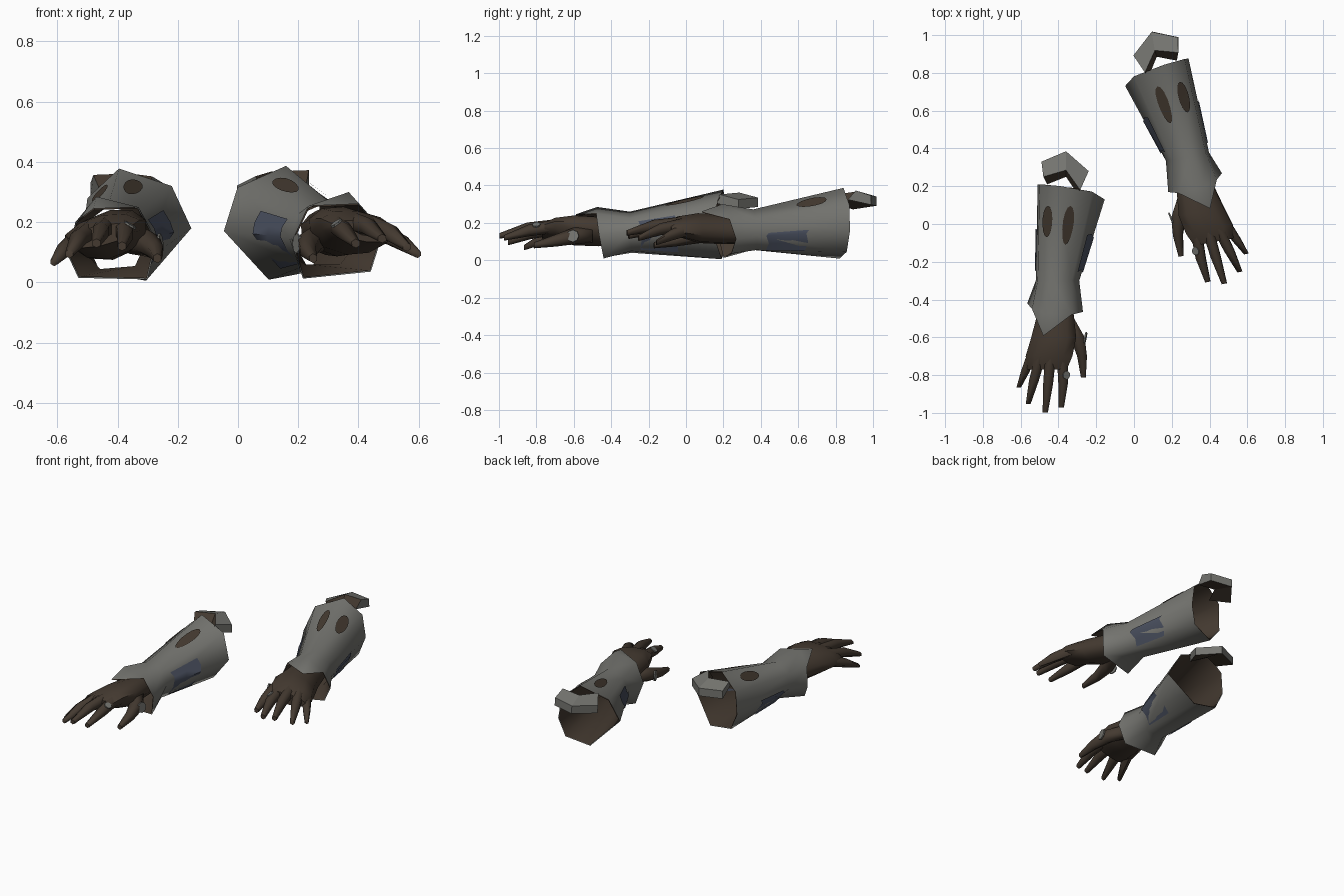
import bpy, bmesh
from math import sin, cos, pi, radians
from mathutils import Vector, Matrix

if "Cube" in bpy.data.objects:
    bpy.data.objects.remove(bpy.data.objects["Cube"])


def material(name, rgb):
    m = bpy.data.materials.new(name)
    m.use_nodes = True
    m.diffuse_color = (*rgb, 1)
    m.node_tree.nodes["Principled BSDF"].inputs["Base Color"].default_value = (*rgb, 1)
    return m


GREY = material("worn grey", (0.18, 0.18, 0.165))
BROWN = material("dark brown leather", (0.058, 0.042, 0.03))
BLUE = material("slate blue cloth", (0.068, 0.08, 0.115))

# The left arm is the right arm mirrored, turned and rolled slightly
RIGHT = Matrix.Identity(4)
LEFT = (Matrix.Translation((0.275, 0.355, 0.18)) @ Matrix.Rotation(radians(10.9), 4, 'Z')
        @ Matrix.Rotation(radians(-4.5), 4, 'Y') @ Matrix.Translation((-0.4, 0.3, -0.17))
        @ Matrix.Scale(-1, 4, (1, 0, 0)))
AXIS = Vector((-0.39, 0, 0.16))


def outward(bm):
    """Turn open sheets away from the forearm axis."""
    bm.normal_update()
    for f in bm.faces:
        d = f.calc_center_median() - AXIS
        d.y = 0
        if f.normal.dot(d) < 0:
            f.normal_flip()


def finish(bm, name, mats, side, sheet=False, angle=60):
    if sheet:
        outward(bm)
    else:
        bmesh.ops.recalc_face_normals(bm, faces=bm.faces)
    place = RIGHT if side == "right" else LEFT
    bm.transform(place)
    if side == "left":
        bmesh.ops.reverse_faces(bm, faces=bm.faces)
    me = bpy.data.meshes.new(side + "_" + name)
    bm.to_mesh(me)
    bm.free()
    for m in mats:
        me.materials.append(m)
    if angle:
        me.shade_smooth()
        me.set_sharp_from_angle(angle=radians(angle))
    ob = bpy.data.objects.new(side + "_" + name, me)
    bpy.context.collection.objects.link(ob)
    return ob


def bridge(bm, a, b):
    n = len(a)
    for i in range(n):
        j = (i + 1) % n
        bm.faces.new((a[i], a[j], b[j], b[i]))


def loft(stations, sides, tilt=0.0):
    """Closed tube through (x, y, z, half width, half height) stations."""
    bm = bmesh.new()
    rings = []
    for x, y, z, rx, rz in stations:
        ring = []
        for i in range(sides):
            a = 2 * pi * (i + 0.5) / sides
            dx = rx * cos(a)
            ring.append(bm.verts.new((x + dx, y, z + rz * sin(a) + tilt * dx)))
        rings.append(ring)
    for a, b in zip(rings, rings[1:]):
        bridge(bm, a, b)
    bm.faces.new(rings[0])
    bm.faces.new(rings[-1])
    return bm


# Sleeve cross-sections, starting at the top ridge and going round the thumb side
BACK = [(-.395, .2, .378), (-.22, .17, .32), (-.155, .13, .18), (-.305, .19, .006),
        (-.46, .2, .03), (-.51, .21, .14), (-.5, .21, .28)]
WAIST = [(-.43, -.3, .26), (-.33, -.3, .225), (-.29, -.3, .15), (-.34, -.29, .05),
         (-.46, -.29, .04), (-.52, -.3, .11), (-.51, -.3, .2)]
CUFF = [(-.47, -.475, .285), (-.33, -.48, .25), (-.27, -.465, .14), (-.3, -.44, .01),
        (-.53, -.44, .015), (-.565, -.42, .09), (-.54, -.45, .2)]
CUFF_TIP = (-.48, -.592, .245)


def on_sleeve(u, v, lift=0.006):
    """Point just above the sleeve: u from waist to back, v around the ring."""
    i = int(v) % 7
    t = v - int(v)
    lo = Vector(WAIST[i]).lerp(Vector(WAIST[(i + 1) % 7]), t)
    hi = Vector(BACK[i]).lerp(Vector(BACK[(i + 1) % 7]), t)
    p = lo.lerp(hi, u)
    d = p - AXIS
    d.y = 0
    return p + d.normalized() * lift


def sleeve(side):
    bm = bmesh.new()
    rings = [[bm.verts.new(p) for p in r] for r in (BACK, WAIST, CUFF)]
    bridge(bm, rings[0], rings[1])
    bridge(bm, rings[1], rings[2])
    tip = bm.verts.new(CUFF_TIP)
    bm.faces.new((rings[2][0], rings[2][1], tip))
    bm.faces.new((rings[2][6], rings[2][0], tip))
    ob = finish(bm, "sleeve", [GREY, BROWN], side, sheet=True, angle=75)
    lining = ob.modifiers.new("lining", 'SOLIDIFY')
    lining.thickness = 0.005
    lining.offset = -1
    lining.use_rim = False
    lining.material_offset = 1


def oval(side, name, u, v, ru, rv):
    bm = bmesh.new()
    steps = 14
    mid = bm.verts.new(on_sleeve(u, v))
    rim = [bm.verts.new(on_sleeve(u + ru * cos(2 * pi * i / steps), v + rv * sin(2 * pi * i / steps)))
           for i in range(steps)]
    for i in range(steps):
        bm.faces.new((mid, rim[i], rim[(i + 1) % steps]))
    finish(bm, name, [BROWN], side, sheet=True)


def cloth(side, name, us, vs):
    bm = bmesh.new()
    grid = [[bm.verts.new(on_sleeve(u + 0.03 * (j % 2), v)) for u in us] for j, v in enumerate(vs)]
    for a, b in zip(grid, grid[1:]):
        for i in range(len(us) - 1):
            bm.faces.new((a[i], a[i + 1], b[i + 1], b[i]))
    finish(bm, name, [BLUE], side, sheet=True)


def elbow_plate(side):
    # Bent chevron: grey top and outer wall, brown underneath
    outer = [(-.49, .33), (-.36, .385), (-.24, .28)]
    inner = [(-.48, .25), (-.36, .285), (-.285, .18)]
    under = [(-.46, .21), (-.36, .25), (-.3, .16)]
    bm = bmesh.new()
    rows = [[bm.verts.new((x, y, z + dz)) for (x, y), dz in zip(pts, (-.005, 0, -.01))]
            for pts, z in ((inner, .362), (outer, .335), (outer, .285), (under, .315))]
    for r in range(4):
        a, b = rows[r], rows[(r + 1) % 4]
        for i in range(2):
            f = bm.faces.new((a[i], a[i + 1], b[i + 1], b[i]))
            f.material_index = 1 if r > 1 else 0
    for e in (0, 2):
        bm.faces.new([r[e] for r in rows])
    finish(bm, "elbow_plate", [GREY, BROWN], side, angle=0)


def spot(side, name, centre, normal, size):
    bm = bmesh.new()
    turn = Vector(normal).to_track_quat('Z', 'Y').to_matrix().to_4x4()
    bmesh.ops.create_cone(bm, cap_ends=True, segments=8, radius1=size, radius2=size, depth=0.008,
                          matrix=Matrix.Translation(centre) @ turn)
    finish(bm, name, [GREY], side, angle=0)


PALM = [(-.41, -.3, .15, .08, .07), (-.415, -.47, .155, .1, .08), (-.425, -.6, .16, .125, .08),
        (-.45, -.7, .165, .13, .058), (-.46, -.77, .155, .11, .035)]
FINGERS = {
    "little_finger": [(-.53, -.66, .15, .03, .035), (-.575, -.78, .11, .027, .03), (-.61, -.865, .068, .014, .014)],
    "ring_finger": [(-.49, -.68, .175, .034, .036), (-.53, -.83, .145, .03, .032), (-.56, -.952, .095, .015, .015)],
    "middle_finger": [(-.44, -.68, .185, .034, .036), (-.455, -.85, .17, .03, .032), (-.47, -.998, .13, .016, .015)],
    "index_finger": [(-.38, -.68, .185, .034, .036), (-.375, -.84, .16, .03, .032), (-.385, -.972, .12, .016, .015)],
    "thumb": [(-.36, -.5, .14, .05, .045), (-.3, -.6, .13, .045, .045), (-.275, -.7, .105, .03, .032),
              (-.268, -.812, .08, .015, .016)],
}

for side in ("right", "left"):
    sleeve(side)
    oval(side, "outer_slash", 0.62, 6.5, 0.165, 0.26)
    oval(side, "inner_slash", 0.6, 0.4, 0.21, 0.19)
    cloth(side, "inner_patch", (0.1, 0.3, 0.53), (1.35, 1.7, 2, 2.4, 2.85))
    cloth(side, "lower_patch", (0.1, 0.3, 0.53), (4.05, 4.5, 5, 5.15))
    elbow_plate(side)
    finish(loft(PALM, 10, 0.2), "palm", [BROWN], side)
    for name, path in FINGERS.items():
        finish(loft(path, 6), name, [BROWN], side, angle=65)
    spot(side, "thumb_spot", (-.258, -.605, .13), (1, -.2, .1), 0.033)
    spot(side, "index_spot", (-.358, -.8, .19), (.5, -.1, .85), 0.022)
